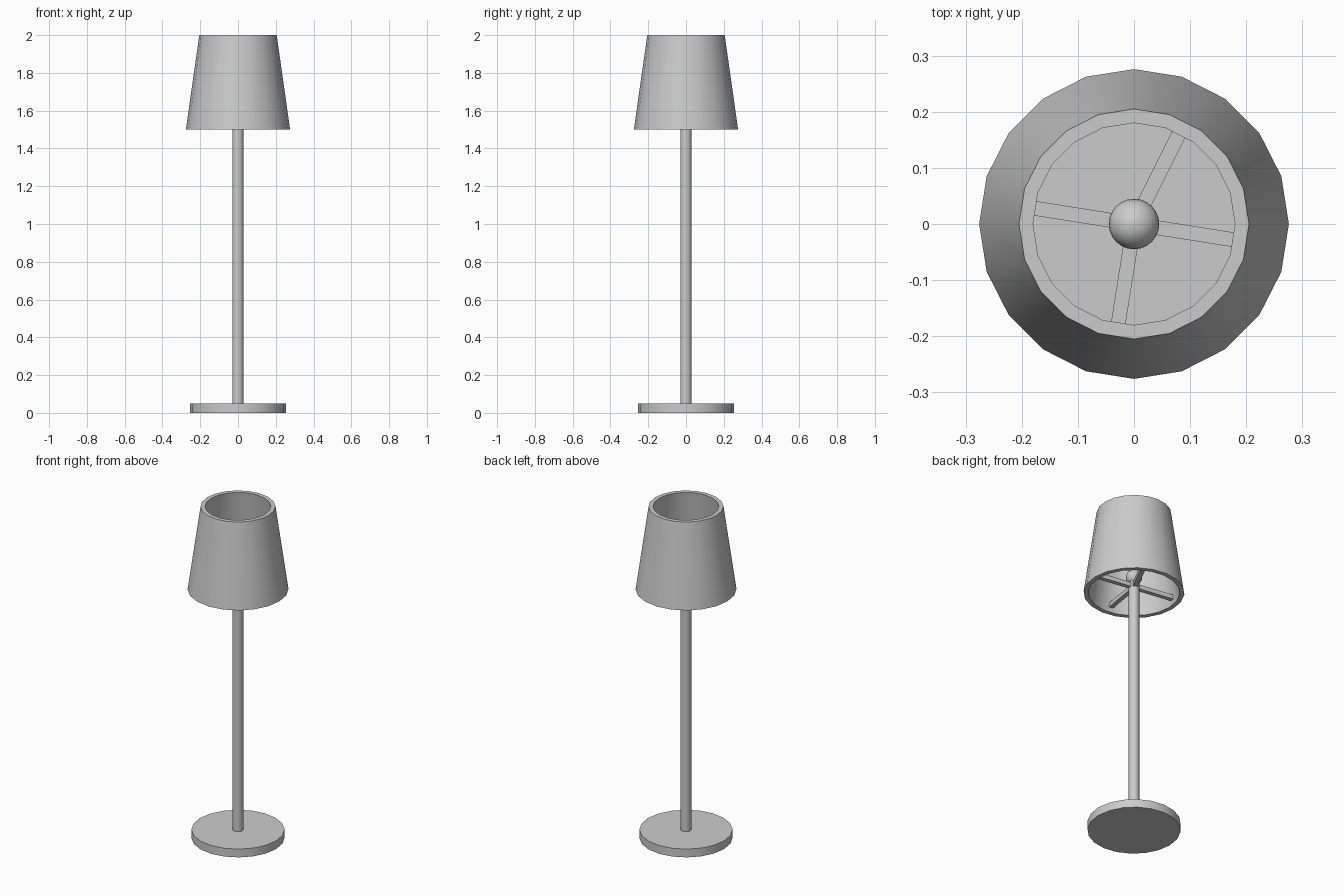
import bpy, math
from mathutils import Matrix

if "Cube" in bpy.data.objects:
    bpy.data.objects.remove(bpy.data.objects["Cube"])

SIDES = 20


def smooth():
    bpy.ops.object.shade_smooth_by_angle(angle=math.radians(35))


def cylinder(name, radius, z0, z1):
    bpy.ops.mesh.primitive_cylinder_add(vertices=SIDES, radius=radius, depth=z1 - z0,
                                        location=(0, 0, (z0 + z1) / 2))
    bpy.context.object.name = name
    smooth()


def lathe_ring(name, profile):
    """Revolve a closed (radius, z) profile around the z axis."""
    n = len(profile)
    verts = [(r * math.cos(a), r * math.sin(a), z)
             for a in (2 * math.pi * i / SIDES for i in range(SIDES))
             for r, z in profile]
    faces = [(i * n + j, (i + 1) % SIDES * n + j,
              (i + 1) % SIDES * n + (j + 1) % n, i * n + (j + 1) % n)
             for i in range(SIDES) for j in range(n)]
    mesh = bpy.data.meshes.new(name)
    mesh.from_pydata(verts, [], faces)
    obj = bpy.data.objects.new(name, mesh)
    bpy.context.collection.objects.link(obj)
    bpy.ops.object.select_all(action='DESELECT')
    obj.select_set(True)
    bpy.context.view_layer.objects.active = obj
    smooth()


# Base disc and pole
cylinder("base", 0.255, 0, 0.05)
cylinder("pole", 0.029, 0.05, 1.565)

# Tapered open shade with a thick wall
lathe_ring("shade", [(0.276, 1.5), (0.205, 2.0), (0.18, 2.0), (0.25, 1.5)])

# Bulb on top of the pole
bpy.ops.mesh.primitive_uv_sphere_add(segments=24, ring_count=12, radius=0.045,
                                     location=(0, 0, 1.597))
bpy.context.object.name = "bulb"
smooth()

# Spokes holding the shade, from the pole to the inner wall
for i, deg in enumerate((63.5, 171, 261, 351)):
    bpy.ops.mesh.primitive_cube_add(size=1)
    spoke = bpy.context.object
    spoke.name = f"spoke_{i + 1}"
    spoke.data.transform(Matrix.Translation((0.13, 0, 0)) @ Matrix.Diagonal((0.23, 0.026, 0.026, 1)))
    spoke.location.z = 1.54
    spoke.rotation_euler.z = math.radians(deg)
